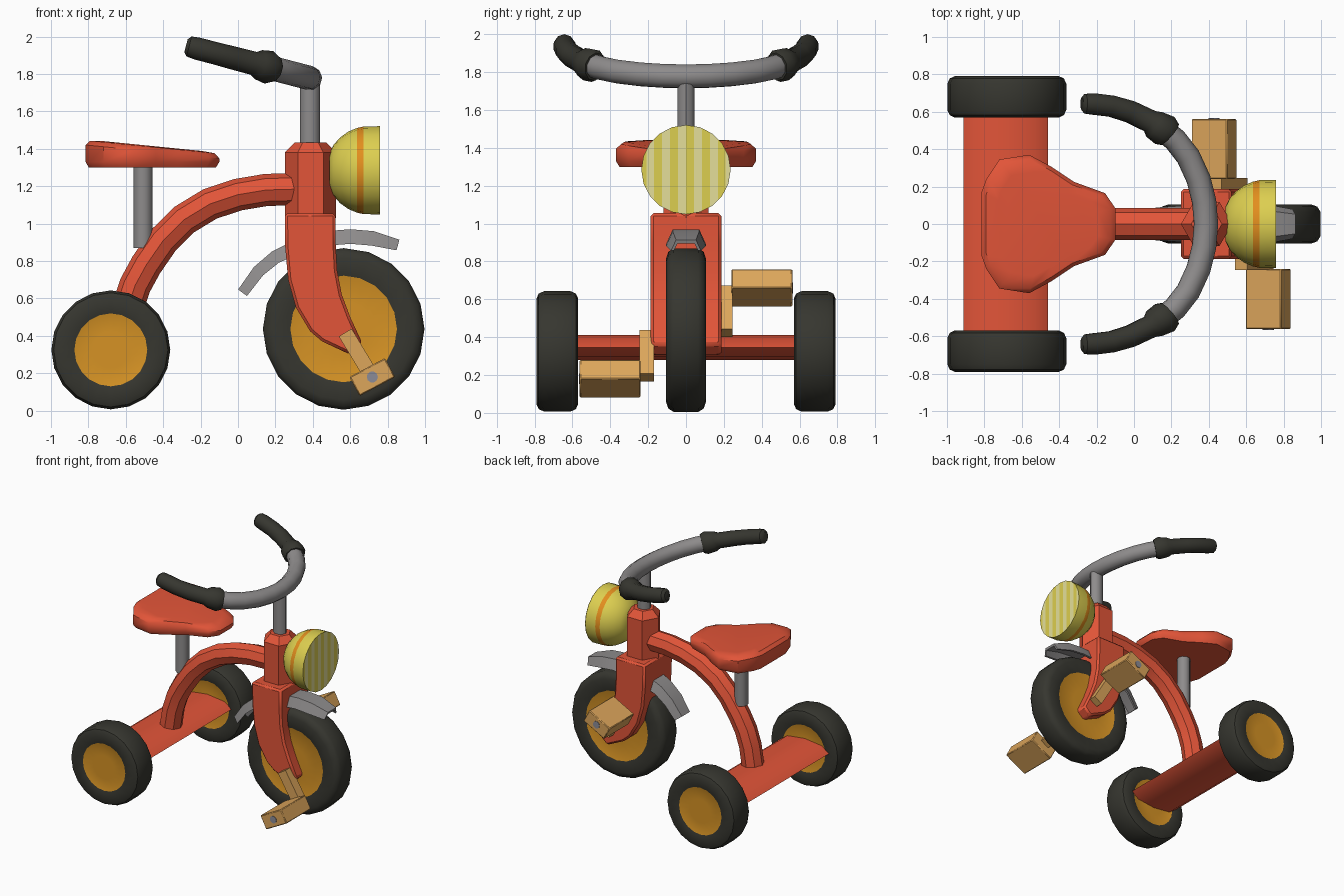
import bpy, bmesh, math
from mathutils import Vector

if "Cube" in bpy.data.objects:
    bpy.data.objects.remove(bpy.data.objects["Cube"])


def mat(name, r, g, b):
    m = bpy.data.materials.new(name)
    m.diffuse_color = (r, g, b, 1)
    m.use_nodes = True
    m.node_tree.nodes["Principled BSDF"].inputs["Base Color"].default_value = m.diffuse_color
    return m


RED = mat("red paint", .76, .09, .04)
BLACK = mat("black rubber", .037, .037, .029)
AMBER = mat("amber hub", .67, .29, .018)
TAN = mat("tan wood", .72, .38, .105)
GREY = mat("grey metal", .27, .26, .26)
YELLOW = mat("yellow lamp", .72, .62, .08)
PALE = mat("pale lamp stripe", .78, .74, .32)
ORANGE = mat("orange band", .76, .27, .013)
BOLT = mat("blue grey bolt", .26, .26, .31)


def finish(name, bm, mats):
    bmesh.ops.recalc_face_normals(bm, faces=bm.faces[:])
    me = bpy.data.meshes.new(name)
    bm.to_mesh(me)
    bm.free()
    for m in mats:
        me.materials.append(m)
    ob = bpy.data.objects.new(name, me)
    bpy.context.collection.objects.link(ob)
    return ob


def loft(name, rings, mats, caps=True, band_mats=None):
    """Skin a list of rings of points; band_mats gives a material per band."""
    bm = bmesh.new()
    vs = [[bm.verts.new(p) for p in ring] for ring in rings]
    n = len(vs[0])
    for k in range(len(vs) - 1):
        for i in range(n):
            j = (i + 1) % n
            f = bm.faces.new((vs[k][i], vs[k][j], vs[k + 1][j], vs[k + 1][i]))
            f.material_index = band_mats[k] if band_mats else 0
    if caps:
        for ring, m in ((vs[0], 0), (vs[-1], -1)):
            f = bm.faces.new(ring)
            f.material_index = band_mats[m] if band_mats else 0
    return finish(name, bm, mats)


def ngon(n, a=1, b=1, turn=0):
    return [(a * math.cos(2 * math.pi * i / n + turn),
             b * math.sin(2 * math.pi * i / n + turn)) for i in range(n)]


def sweep(name, path, section, side, mats, scales=None):
    """Sweep a section along a path; side is the section's first axis."""
    path = [Vector(p) for p in path]
    side = Vector(side).normalized()
    rings = []
    for k, p in enumerate(path):
        t = (path[min(k + 1, len(path) - 1)] - path[max(k - 1, 0)]).normalized()
        nrm = t.cross(side).normalized()
        s = scales[k] if scales else 1
        rings.append([p + side * (u * s) + nrm * (v * s) for u, v in section])
    return loft(name, rings, mats)


def wheel(name, x, y, z, r, hub, w):
    prof = [(hub * .5, -w + .006), (hub, -w + .006), (hub + .01, -w + .002), (r * .88, -w),
            (r * .96, -w + .012), (r, -w + .04)]
    prof += [(a, -b) for a, b in reversed(prof)]
    rings = [[(x + a * u, y + b, z + a * v) for u, v in ngon(20)] for a, b in prof]
    bands = [1] + [0] * (len(prof) - 3) + [1]
    return loft(name, rings, [BLACK, AMBER], band_mats=bands)


def prism(name, outline, y0, y1, mats, bevel=0):
    ob = loft(name, [[(x, y, z) for x, z in outline] for y in (y0, y1)], mats)
    if bevel:
        b = ob.modifiers.new("bevel", "BEVEL")
        b.width, b.segments, b.limit_method = bevel, 1, "ANGLE"
        b.angle_limit = math.radians(50)
    return ob


# wheels
wheel("front_wheel", .565, 0, .437, .432, .285, .105)
for side, s in (("right", -1), ("left", 1)):
    wheel("rear_wheel_" + side, -.68, s * .68, .325, .318, .195, .11)

# rear axle deck: flattened tube between the wheels
sweep("rear_deck", [(-.686, -.575, .345), (-.686, .575, .345)], ngon(8, .225, .066),
      (1, 0, 0), [RED])

# arched frame tube
sweep("frame_tube", [(.33, 0, 1.185), (.15, 0, 1.18), (0, 0, 1.155), (-.15, 0, 1.105),
                     (-.29, 0, 1.02), (-.4, 0, .91), (-.49, 0, .78), (-.55, 0, .67),
                     (-.59, 0, .55), (-.62, 0, .36)],
      ngon(8, .086, .086), (0, 1, 0), [RED])

# steering head
head = ngon(6, .137, .137)
loft("steering_head", [[(.388 + a * s, b * s, z) for a, b in head]
                       for s, z in ((1, 1.03), (1, 1.38), (.6, 1.435))], [RED])

# fork straddling the front wheel
fork = [(.25, 1.055), (.252, .88), (.268, .7), (.31, .55), (.385, .425), (.45, .37),
        (.6, .3), (.665, .36), (.6, .5), (.555, .62), (.53, .75), (.522, .9), (.522, 1.055)]
prism("fork", fork, -.187, .187, [RED], .015)

# front mudguard, a shallow channel
sweep("mudguard", [(.025, 0, .63), (.11, 0, .745), (.2, 0, .82), (.34, 0, .885),
                   (.5, 0, .922), (.6, 0, .93), (.72, 0, .92), (.855, 0, .885)],
      [(-.105, -.038), (-.07, .04), (.07, .04), (.105, -.038), (.085, -.038),
       (.06, .015), (-.06, .015), (-.085, -.038)],
      (0, 1, 0), [GREY], [.75, .85, .9, 1, 1, 1, 1, .75])

# seat and seat post
half = [(-.10, .085), (-.155, .165), (-.32, .225), (-.44, .305), (-.56, .37), (-.72, .345),
        (-.79, .24), (-.815, .17)]
outline = half + [(x, -y) for x, y in reversed(half)]
rings = []
for s, lift in ((.95, None), (1, .03), (1, -.03), (.93, -.005), (.75, 0)):
    ring = []
    for x, y in outline:
        x2 = -.46 + (x + .46) * s
        top = 1.45 - .1 * (x2 + .81)
        z = 1.30 if lift is None else 1.30 + lift if lift > 0 else top + lift
        ring.append((x2, y * s, z))
    rings.append(ring)
loft("seat", rings, [RED])
sweep("seat_post", [(-.508, 0, .87), (-.508, 0, 1.31)], ngon(10, .052, .052), (1, 0, 0), [GREY])

# steering stem
sweep("stem", [(.385, 0, 1.4), (.385, 0, 1.77)], ngon(10, .053, .047), (1, 0, 0), [GREY])


# handlebar and grips lie in one tilted plane
def bar(x, y):
    return (x, y, 1.778 + (.385 - x) * .262)


tilt = (.262, 0, 1)
arc = [(.385, 0), (.375, .12), (.345, .24), (.29, .36), (.22, .45), (.14, .515)]
pts = [bar(x, -y) for x, y in reversed(arc[1:])] + [bar(x, y) for x, y in arc]
sweep("handlebar", pts, ngon(10, .065, .065), tilt, [GREY])
grip = [(.19, .478), (.165, .5), (.11, .532), (.085, .55), (-.02, .6), (-.12, .63),
        (-.22, .642), (-.262, .643), (-.278, .643)]
for side, s in (("right", -1), ("left", 1)):
    sweep("grip_" + side, [bar(x, y * s) for x, y in grip], ngon(10), tilt, [BLACK],
          [.075, .09, .08, .063, .062, .06, .06, .055, .035])

# headlight bowl with an orange ring
LZ = 1.285
bowl = [(.488, .09), (.51, .135), (.545, .175), (.59, .207), (.635, .226), (.67, .234), (.76, .236)]
bm_rings = [[(x, r * u, LZ + r * v) for u, v in ngon(20)] for x, r in bowl]
loft("headlight", bm_rings, [YELLOW, ORANGE], band_mats=[0, 0, 0, 0, 1, 0])

# headlight lens with vertical stripes
bm = bmesh.new()
bm.faces.new([bm.verts.new((.762, .236 * u, LZ + .236 * v)) for u, v in ngon(20)])
W = .042
for k in range(-5, 6):
    bmesh.ops.bisect_plane(bm, geom=bm.verts[:] + bm.edges[:] + bm.faces[:],
                           plane_co=(0, k * W, 0), plane_no=(0, 1, 0))
for f in bm.faces:
    f.material_index = math.floor(f.calc_center_median().y / W) % 2
    f.normal_update()
    if f.normal.x < 0:
        f.normal_flip()
me = bpy.data.meshes.new("headlight_lens")
bm.to_mesh(me)
bm.free()
me.materials.append(YELLOW)
me.materials.append(PALE)
bpy.context.collection.objects.link(bpy.data.objects.new("headlight_lens", me))

# cranks and pedals, half a turn apart
HX, HZ = .573, .42


def box(cx, cz, l, h, ang):
    c, s = math.cos(ang), math.sin(ang)
    return [(cx + a * l * c - b * h * s, cz + a * l * s + b * h * c)
            for a, b in ((-.5, -.5), (.5, -.5), (.5, .5), (-.5, .5))]


for side, s in (("right", 1), ("left", -1)):
    px, pz = HX + s * .145, HZ - s * .24
    a = math.atan2(-.24, .145)
    prism("crank_" + side, box(HX + s * .07, HZ - s * .118, .27, .08, a),
          -s * .17, -s * .246, [TAN])
    prism("pedal_" + side, box(px, pz, .215, .115, math.radians(28)),
          -s * .24, -s * .562, [TAN], .006)
    sweep("pedal_bolt_" + side, [(px, -s * .55, pz), (px, -s * .566, pz)],
          ngon(10, .03, .03), (1, 0, 0), [BOLT])

# smooth shading with crisp edges
bpy.ops.object.select_all(action="DESELECT")
for ob in bpy.data.objects:
    ob.select_set(True)
    bpy.context.view_layer.objects.active = ob
bpy.ops.object.shade_smooth_by_angle(angle=math.radians(40))
